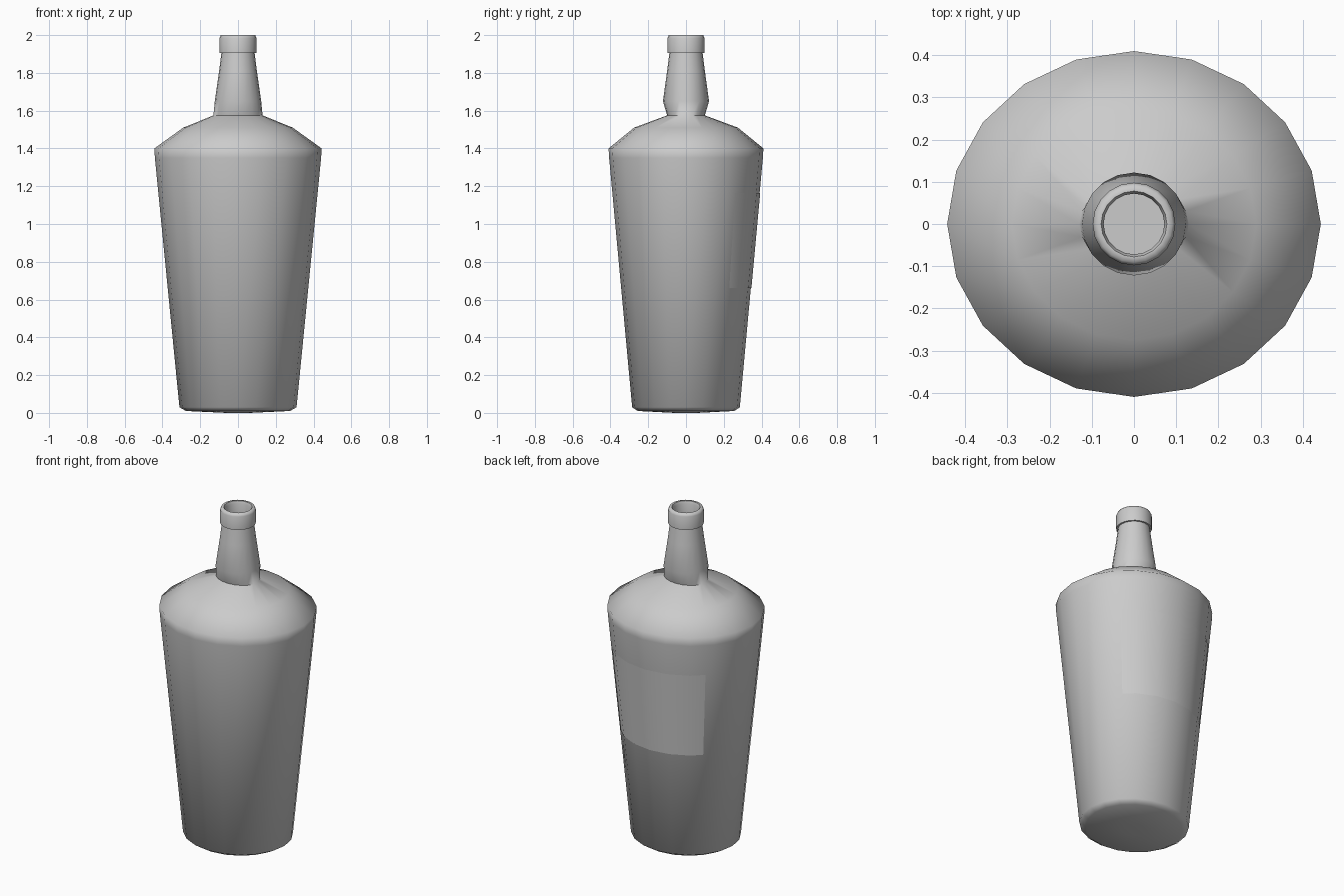
import bpy, bmesh, math

if "Cube" in bpy.data.objects:
    bpy.data.objects.remove(bpy.data.objects["Cube"])

SIDES = 20


def finish(bm, name, angle):
    bmesh.ops.recalc_face_normals(bm, faces=bm.faces)
    mesh = bpy.data.meshes.new(name)
    bm.to_mesh(mesh)
    bm.free()
    ob = bpy.data.objects.new(name, mesh)
    bpy.context.collection.objects.link(ob)
    bpy.ops.object.select_all(action='DESELECT')
    ob.select_set(True)
    bpy.context.view_layer.objects.active = ob
    bpy.ops.object.shade_smooth_by_angle(angle=math.radians(angle))
    return ob


def lathe(name, rings, angle=66):
    """Skin elliptical rings (rx, ry, z); both ends are closed with a fan."""
    bm = bmesh.new()
    loops = []
    for rx, ry, z in rings:
        loops.append([bm.verts.new((rx * math.cos(2 * math.pi * i / SIDES),
                                    ry * math.sin(2 * math.pi * i / SIDES), z))
                      for i in range(SIDES)])
    for a, b in zip(loops, loops[1:]):
        for i in range(SIDES):
            j = (i + 1) % SIDES
            bm.faces.new((a[i], a[j], b[j], b[i]))
    bm.faces.new(loops[0][::-1])
    bm.faces.new(loops[-1])
    return finish(bm, name, angle)


# Bottle: base, tapered oval body, shoulder, neck, lip and mouth recess
lathe("bottle", [
    (0.06, 0.06, 0.0),
    (0.275, 0.255, 0.01),
    (0.31, 0.285, 0.03),
    (0.44, 0.407, 1.35),
    (0.443, 0.41, 1.40),
    (0.29, 0.275, 1.51),
    (0.13, 0.10, 1.575),
    (0.123, 0.122, 1.65),
    (0.10, 0.10, 1.81),
    (0.088, 0.088, 1.905),
    (0.098, 0.098, 1.905),
    (0.098, 0.098, 1.985),
    (0.091, 0.091, 2.0),
    (0.078, 0.078, 2.0),
    (0.072, 0.072, 1.985),
    (0.072, 0.072, 1.90),
])


def body_point(deg, z, offset=0.003):
    """Point just outside the faceted body wall."""
    t = (z - 0.03) / 1.32
    rx, ry = 0.31 + 0.13 * t + offset, 0.285 + 0.122 * t + offset
    step = 360 / SIDES
    k = math.floor(deg / step)
    f = deg / step - k
    a, b = math.radians(k * step), math.radians((k + 1) * step)
    return (rx * ((1 - f) * math.cos(a) + f * math.cos(b)),
            ry * ((1 - f) * math.sin(a) + f * math.sin(b)), z)


# Label wrapped on the back of the body
bm = bmesh.new()
cols = [[bm.verts.new(body_point(d, z)) for z in (0.66, 1.165)]
        for d in (42, 54, 72, 90, 108, 126, 138)]
for a, b in zip(cols, cols[1:]):
    bm.faces.new((b[0], a[0], a[1], b[1]))
for f in bm.faces:
    f.normal_update()
    if f.normal.y < 0:
        f.normal_flip()
finish(bm, "back_label", 66)
